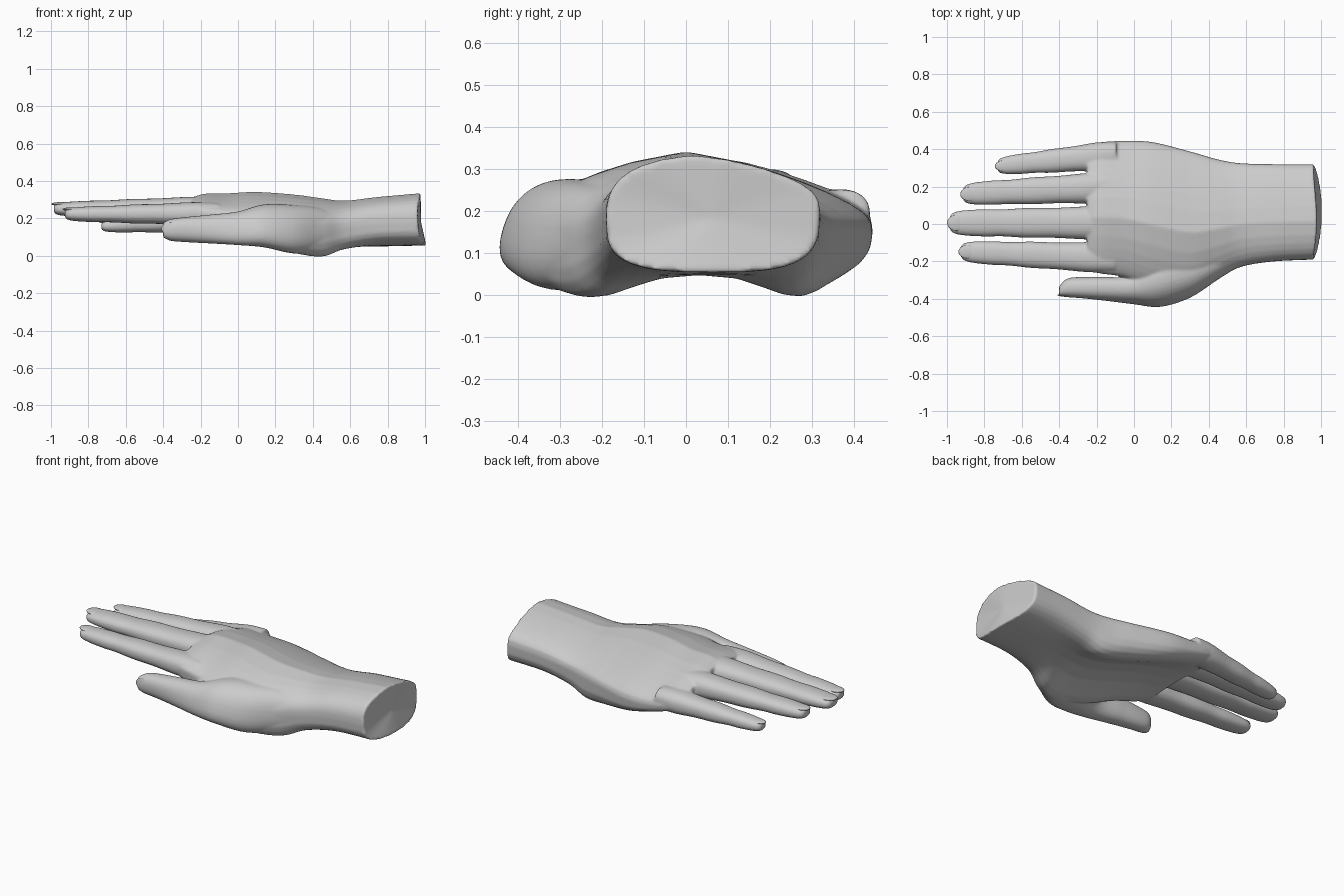
import bpy, bmesh, math
from mathutils import Vector

cube = bpy.data.objects.get("Cube")
if cube:
    bpy.data.objects.remove(cube, do_unlink=True)

grey = bpy.data.materials.new("light grey")
grey.use_nodes = True
grey.diffuse_color = (0.6, 0.6, 0.6, 1)
grey.node_tree.nodes["Principled BSDF"].inputs["Base Color"].default_value = (0.6, 0.6, 0.6, 1)


def spow(v, p):
    return math.copysign(abs(v) ** p, v)


def refine(rows, steps=5):
    """Smoothly interpolate section rows (Catmull-Rom)."""
    out = []
    last = len(rows) - 1
    for i in range(last):
        quad = [rows[max(i - 1, 0)], rows[i], rows[i + 1], rows[min(i + 2, last)]]
        for k in range(steps):
            t = k / steps
            out.append([b + t * (c - a) / 2 + t * t * (a - 2.5 * b + 2 * c - d / 2)
                        + t ** 3 * (1.5 * (b - c) + (d - a) / 2)
                        for a, b, c, d in zip(*quad)])
    return out + [rows[-1]]


def loft(bm, rows, section, sides=32):
    """Skin a closed tube through the refined rows."""
    rings = []
    for row in refine(rows):
        rings.append([bm.verts.new(section(row, math.tau * k / sides)) for k in range(sides)])
    for a, b in zip(rings, rings[1:]):
        for k in range(sides):
            n = (k + 1) % sides
            bm.faces.new((a[k], a[n], b[n], b[k]))
    caps = [bm.faces.new(rings[0][::-1]), bm.faces.new(rings[-1])]
    bmesh.ops.poke(bm, faces=caps)


def palm_section(row, t):
    x, y0, y1, e0, e1, top, bottom, hollow = row
    u, s = spow(math.cos(t), 0.75), math.sin(t)
    y = (y0 + y1) / 2 + u * (y1 - y0) / 2
    edge = e0 + (e1 - e0) * (u + 1) / 2
    if s > 0:
        # the back is ridged over the palm and flatter over the wrist
        flat = 0.4 + 0.3 * min(max((x - 0.3) / 0.4, 0), 1)
        z = edge + (top - edge) * (flat * s ** 0.7 + (1 - flat) * (1 - abs(u) ** 1.3))
        y -= 0.05 * s * s
    else:
        z = edge - (edge - bottom) * abs(s) ** 0.6 + hollow * s ** 6
    # the cut end of the wrist bulges and leans a little
    if x > 0.9:
        x += (x - 0.9) / 0.08 * (0.012 - 0.03 * u * u - 0.015 * s)
    return x, y, z


def digit_section(row, t):
    x, y, z, ry, rz, lean = row
    s = spow(math.sin(t), 0.85)
    return x, y + ry * spow(math.cos(t), 0.85) + lean * s, z + rz * s


bm = bmesh.new()

# Wrist and palm: x, side limits, side heights, top, bottom, hollow of the palm
loft(bm, [
    (0.98, -0.19, 0.32, 0.18, 0.20, 0.335, 0.05, 0.005),
    (0.75, -0.20, 0.32, 0.17, 0.19, 0.315, 0.045, 0.005),
    (0.57, -0.23, 0.325, 0.15, 0.17, 0.295, 0.005, 0.045),
    (0.45, -0.295, 0.345, 0.14, 0.16, 0.308, -0.055, 0.105),
    (0.30, -0.375, 0.388, 0.15, 0.16, 0.328, -0.035, 0.11),
    (0.10, -0.345, 0.438, 0.18, 0.155, 0.342, 0.015, 0.10),
    (-0.05, -0.285, 0.445, 0.21, 0.16, 0.335, 0.07, 0.07),
    (-0.18, -0.265, 0.437, 0.23, 0.18, 0.332, 0.115, 0.04),
    (-0.25, -0.25, 0.41, 0.23, 0.19, 0.308, 0.15, 0.02)], palm_section)

# Thumb with its fleshy base
loft(bm, [
    (0.60, -0.12, 0.14, 0.08, 0.07, 0),
    (0.45, -0.195, 0.14, 0.10, 0.115, 0.01),
    (0.30, -0.27, 0.142, 0.12, 0.13, 0.025),
    (0.14, -0.325, 0.16, 0.11, 0.115, 0.035),
    (0.0, -0.355, 0.147, 0.07, 0.09, 0.02),
    (-0.15, -0.347, 0.143, 0.063, 0.077, 0.008),
    (-0.28, -0.34, 0.14, 0.057, 0.067, 0),
    (-0.36, -0.342, 0.138, 0.049, 0.058, 0),
    (-0.40, -0.36, 0.138, 0.026, 0.04, 0)], digit_section)

# Fingers: base point, tip point, base and tip half-widths and half-heights
FINGERS = {
    "index": ((-0.24, -0.178, 0.225), (-0.925, -0.148, 0.222), (0.08, 0.056), (0.062, 0.036)),
    "middle": ((-0.24, 0.006, 0.25), (-0.985, 0.006, 0.25), (0.088, 0.066), (0.066, 0.036)),
    "ring": ((-0.24, 0.192, 0.235), (-0.915, 0.16, 0.23), (0.081, 0.058), (0.066, 0.036)),
    "little": ((-0.20, 0.36, 0.188), (-0.73, 0.31, 0.158), (0.076, 0.046), (0.064, 0.032)),
}
# fraction along the finger, fullness
SHAPE = [(-0.2, 0.9), (0, 1), (0.25, 0.97), (0.45, 1.02), (0.62, 0.97),
         (0.75, 1.02), (0.9, 0.98), (0.975, 0.82), (1, 0.5)]
nails = []
for name, (base, tip, wide, high) in FINGERS.items():
    rows = []
    for f, full in SHAPE:
        p = Vector(base).lerp(Vector(tip), f)
        g = max(f, 0)
        rows.append((*p, full * (wide[0] + (wide[1] - wide[0]) * g),
                     full * (high[0] + (high[1] - high[0]) * g), 0))
    loft(bm, rows, digit_section)
    nails.append((name, (tip[0] + 0.036, tip[1], tip[2] + high[1] * 0.75),
                  (0.05, wide[1] * 0.65, 0.01)))
nails.append(("thumb", (-0.36, -0.38, 0.145), (0.05, 0.008, 0.035)))

# Hand: the parts fused into one soft skin
bmesh.ops.recalc_face_normals(bm, faces=bm.faces)
mesh = bpy.data.meshes.new("hand")
bm.to_mesh(mesh)
bm.free()
mesh.materials.append(grey)
hand = bpy.data.objects.new("hand", mesh)
bpy.context.collection.objects.link(hand)
remesh = hand.modifiers.new("fuse", 'REMESH')
remesh.mode = 'VOXEL'
remesh.voxel_size = 0.007
remesh.use_smooth_shade = True
soften = hand.modifiers.new("soften", 'SMOOTH')
soften.factor = 0.5
soften.iterations = 8

# Nails: thin flattened domes at the tips
for name, place, size in nails:
    bpy.ops.mesh.primitive_uv_sphere_add(segments=20, ring_count=10, location=place)
    nail = bpy.context.object
    nail.name = name + "_nail"
    nail.scale = size
    nail.data.materials.append(grey)
    bpy.ops.object.shade_smooth()
